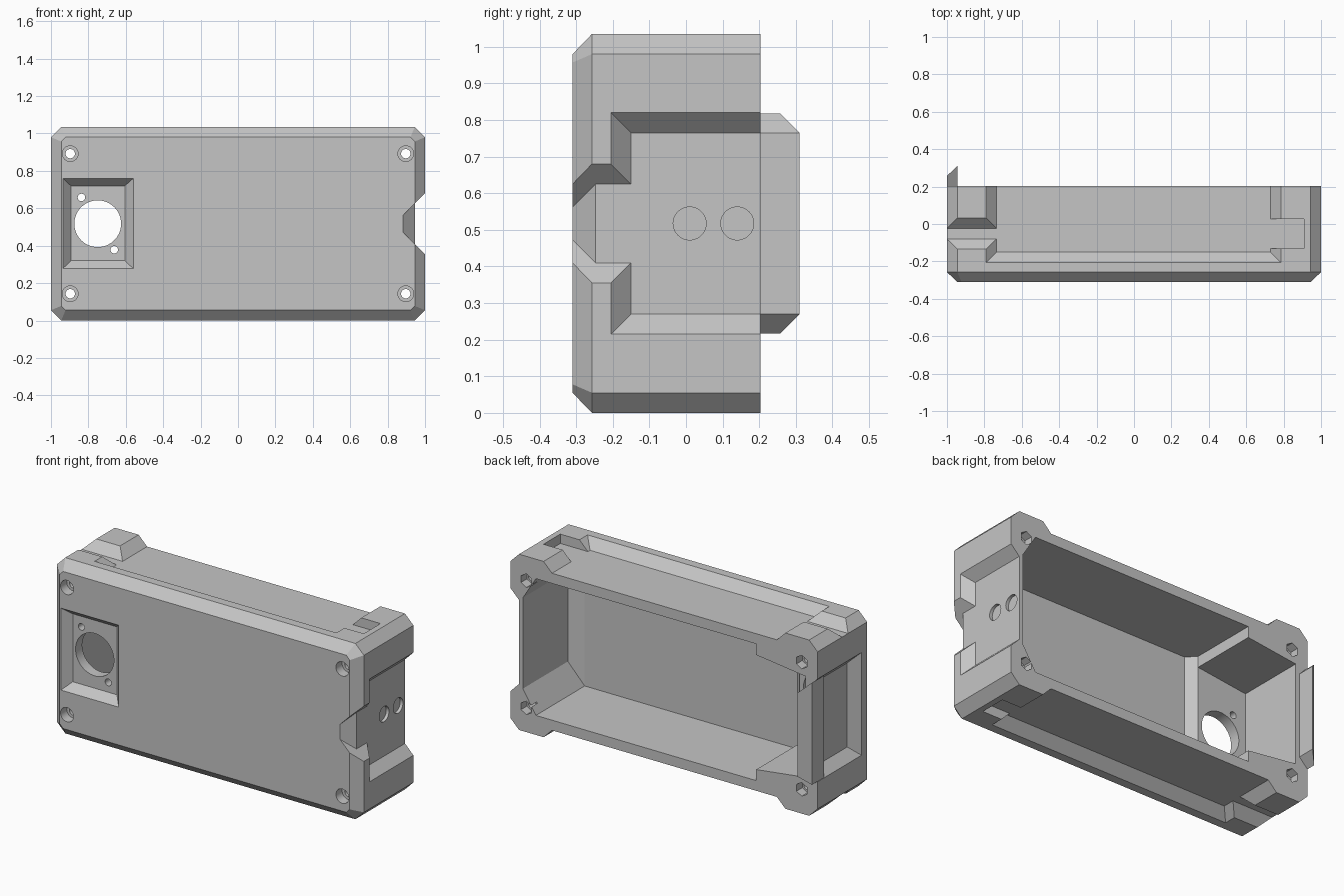
import bpy, bmesh
from math import radians
from mathutils import Matrix

cube = bpy.data.objects.get("Cube")
if cube:
    bpy.data.objects.remove(cube, do_unlink=True)

H = 1.035          # overall height
C = 0.055          # chamfer and recess depth
BACK = 0.204       # open rim of the shell
FAR = 0.5          # beyond the rim, for cutters

grey = bpy.data.materials.new("plain_grey")
grey.use_nodes = True
grey.diffuse_color = (0.56, 0.56, 0.56, 1)
grey.node_tree.nodes["Principled BSDF"].inputs["Base Color"].default_value = grey.diffuse_color


def finish(name, bm):
    bmesh.ops.recalc_face_normals(bm, faces=bm.faces)
    mesh = bpy.data.meshes.new(name)
    bm.to_mesh(mesh)
    bm.free()
    mesh.materials.append(grey)
    obj = bpy.data.objects.new(name, mesh)
    bpy.context.collection.objects.link(obj)
    return obj


def hull(name, points):
    """Convex solid around a few points."""
    bm = bmesh.new()
    for p in points:
        bm.verts.new(p)
    res = bmesh.ops.convex_hull(bm, input=bm.verts)
    loose = {g for g in res["geom_interior"] + res["geom_unused"] if isinstance(g, bmesh.types.BMVert)}
    bmesh.ops.delete(bm, geom=list(loose), context="VERTS")
    bmesh.ops.dissolve_limit(bm, angle_limit=radians(0.5), verts=bm.verts, edges=bm.edges)
    return finish(name, bm)


def box_points(xs, ys, zs):
    return [(x, y, z) for x in xs for y in ys for z in zs]


def rod(name, axis, centre, radius, length, sides=32):
    """Cylinder along x or y."""
    bm = bmesh.new()
    bmesh.ops.create_cone(bm, cap_ends=True, segments=sides, radius1=radius,
                          radius2=radius, depth=length)
    turn = Matrix.Rotation(radians(90), 4, "Y" if axis == "x" else "X")
    bmesh.ops.transform(bm, matrix=Matrix.Translation(centre) @ turn, verts=bm.verts)
    return finish(name, bm)


def cut(body, cutter):
    cutter.hide_render = True
    mod = body.modifiers.new("cut", "BOOLEAN")
    mod.operation, mod.solver, mod.object = "DIFFERENCE", "EXACT", cutter
    bpy.context.view_layer.objects.active = body
    bpy.ops.object.modifier_apply(modifier=mod.name)
    bpy.data.objects.remove(cutter, do_unlink=True)


def octagon(y, inset, corner):
    """Chamfered outline of the case at depth y."""
    x, lo, hi = 1 - inset, inset, H - inset
    pts = []
    for s in (-1, 1):
        pts += [(s * x, y, lo + corner), (s * x, y, hi - corner),
                (s * (x - corner), y, lo), (s * (x - corner), y, hi)]
    return pts


# Chamfered outer shell
shell = hull("case_shell", octagon(-0.31, C, 0.023) + octagon(-0.257, 0, C) + octagon(BACK, 0, C))

# Main cavity with angled screw corners and an angled front corner on the left end
main = box_points((-0.55,), (-0.25,), (0.115, H - 0.115))
for flip in (False, True):
    for x, z, front in ((0.92, 0.25, -0.215), (0.835, 0.115, -0.25), (-0.6, 0.115, -0.2)):
        for y in (front, FAR):
            main.append((x, y, H - z if flip else z))
cut(shell, hull("main_cavity", main))

# Shallower cavity behind the round opening
side = []
for y in (-0.2, FAR):
    for flip in (False, True):
        for x, z in ((-0.92, 0.22), (-0.68, 0.22), (-0.6, 0.18), (-0.5, 0.18)):
            side.append((x, y, H - z if flip else z))
cut(shell, hull("side_cavity", side))

# Sloped recess in each end, open at the back
for s in (-1, 1):
    cut(shell, hull("end_recess",
                    box_points((s * 0.945,), (-0.15, FAR), (0.27, 0.765)) +
                    box_points((s * 1.045,), (-0.25, FAR), (0.17, 0.865))))

# Sloped notch leading into the left end recess
def notch_points(x, y, half):
    return [(x, y, 0.5175 - half), (x, y, 0.5175 + half)]

cut(shell, hull("notch_front", notch_points(0.945, -0.247, 0.1075) + notch_points(0.85, -0.342, 0.0125)
                + notch_points(1.05, -0.247, 0.2125) + notch_points(1.05, -0.342, 0.2125)))
cut(shell, hull("notch_rear", notch_points(0.945, -0.247, 0.1075) + notch_points(0.945, -0.12, 0.1075)
                + notch_points(1.05, -0.247, 0.2125) + notch_points(1.05, -0.12, 0.2125)))

# Top and bottom recess, sloped groove and square slot
for flip in (False, True):
    def level(z):
        return (H - z,) if flip else (z,)
    floor, out = level(H - C), level(H + 0.045)
    cut(shell, hull("long_recess",
                    box_points((-0.735, 0.73), (-0.15, FAR), floor) +
                    box_points((-0.835, 0.83), (-0.25, FAR), out)))
    cut(shell, hull("sloped_groove",
                    box_points((-1.1, -0.7), (-0.08, -0.024), floor) +
                    box_points((-1.1, -0.7), (-0.18, 0.076), out)))
    cut(shell, hull("square_slot",
                    box_points((0.7, 0.91), (-0.13, 0.026), floor + out)))

# Sloped square recess with round opening and two fixing holes
cut(shell, hull("opening_recess",
                box_points((-0.893, -0.605), (-0.262,), (0.32, 0.72)) +
                box_points((-0.98, -0.515), (-0.358,), (0.235, 0.8))))
cut(shell, rod("round_opening", "y", (-0.75, -0.25, 0.5175), 0.125, 0.3, 64))
for x, z in ((-0.837, 0.658), (-0.662, 0.378)):
    cut(shell, rod("fixing_hole", "y", (x, -0.25, z), 0.02, 0.3, 24))

# Corner screw holes with round heads in front and short hex pockets behind
for x in (-0.897, 0.897):
    for z in (0.143, H - 0.143):
        cut(shell, rod("screw_hole", "y", (x, 0, z), 0.025, 1))
        cut(shell, rod("screw_head", "y", (x, -0.325, z), 0.042, 0.145))
        cut(shell, rod("hex_pocket", "y", (x, 0.3, z), 0.04, 0.3, 6))

# Two shallow round ports in the left end
for y in (0.01, 0.14):
    cut(shell, rod("port_dimple", "x", (1.027, y, 0.5175), 0.045, 0.2, 40))

# Tapered bar closing the right end recess and standing past the rim
bar = hull("end_bar",
           box_points((-0.945,), (0.146, 0.31), (0.27, 0.765)) +
           box_points((-1,), (0.146, 0.257), (0.217, 0.818)))

# Flat faces with smooth round holes
for obj in (shell, bar):
    bpy.ops.object.select_all(action="DESELECT")
    obj.select_set(True)
    bpy.context.view_layer.objects.active = obj
    bpy.ops.object.shade_smooth_by_angle(angle=radians(20))
